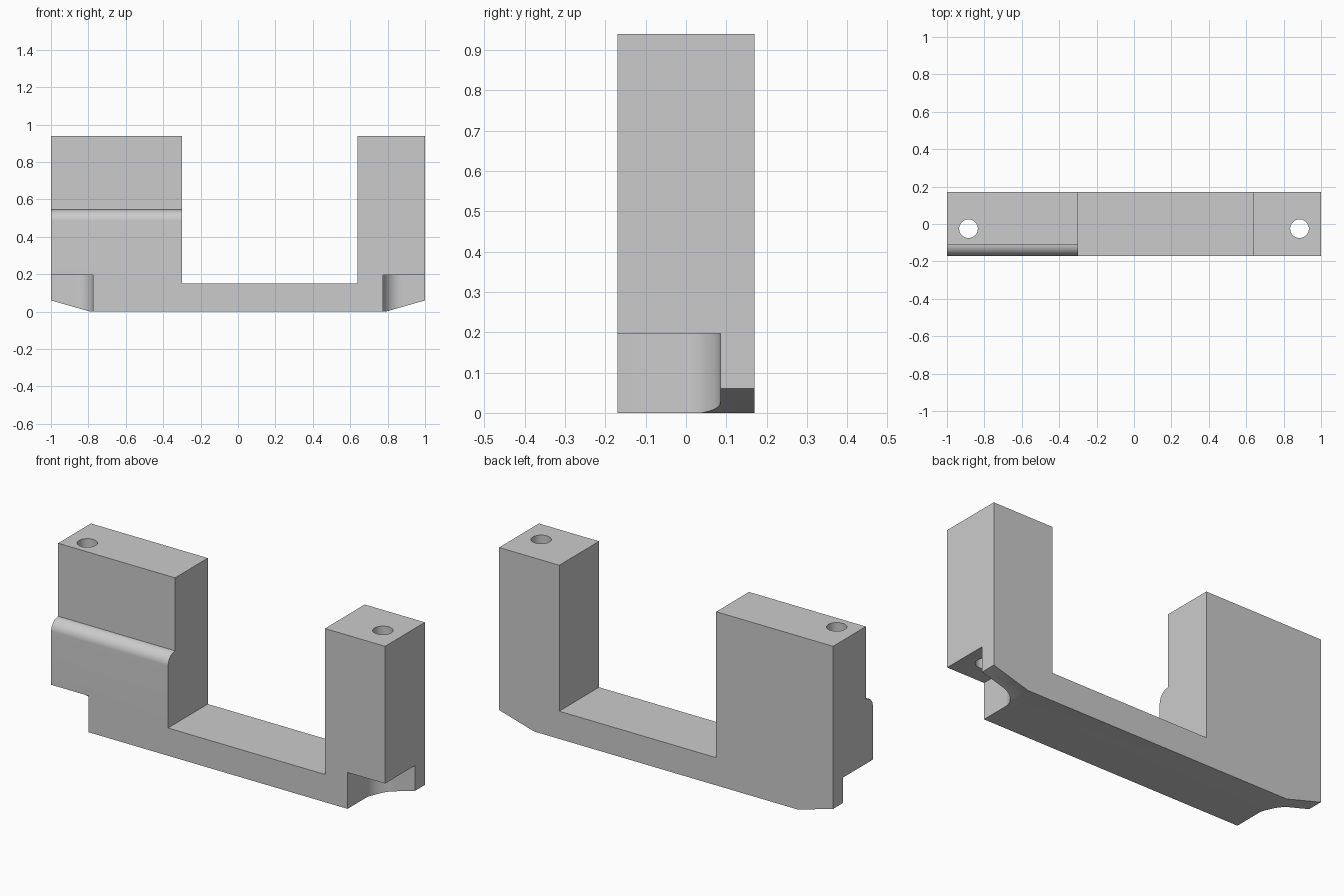
import bpy, bmesh
from math import sin, cos, pi
from mathutils import Vector

default = bpy.data.objects.get("Cube")
if default:
    bpy.data.objects.remove(default, do_unlink=True)

# Single grey material
grey = bpy.data.materials.new("plain grey")
grey.use_nodes = True
colour = (0.6, 0.6, 0.6, 1)
grey.diffuse_color = colour
grey.node_tree.nodes["Principled BSDF"].inputs["Base Color"].default_value = colour


def arc(cx, cy, r, start, end, steps=16):
    """Points on an arc, with angles in units of pi."""
    angles = [pi * (start + (end - start) * i / steps) for i in range(steps + 1)]
    return [(cx + r * cos(a), cy + r * sin(a)) for a in angles]


def prism(name, points, axis, low, high):
    """Extrude a 2D outline along the given axis."""
    place = {"x": lambda p, d: (d, p[0], p[1]),
             "y": lambda p, d: (p[0], d, p[1]),
             "z": lambda p, d: (p[0], p[1], d)}[axis]
    bm = bmesh.new()
    face = bm.faces.new([bm.verts.new(place(p, low)) for p in points])
    new = bmesh.ops.extrude_face_region(bm, geom=[face])["geom"]
    shift = Vector(place((0, 0), high - low))
    bmesh.ops.translate(bm, vec=shift, verts=[v for v in new if isinstance(v, bmesh.types.BMVert)])
    bmesh.ops.recalc_face_normals(bm, faces=bm.faces)
    mesh = bpy.data.meshes.new(name)
    bm.to_mesh(mesh)
    bm.free()
    mesh.materials.append(grey)
    obj = bpy.data.objects.new(name, mesh)
    bpy.context.collection.objects.link(obj)
    return obj


def cut(target, cutter):
    """Subtract the cutter and discard it."""
    cutter.hide_render = True
    mod = target.modifiers.new("cut", "BOOLEAN")
    mod.operation, mod.solver, mod.object = "DIFFERENCE", "EXACT", cutter
    bpy.context.view_layer.objects.active = target
    bpy.ops.object.modifier_apply(modifier=mod.name)
    bpy.data.objects.remove(cutter, do_unlink=True)


# U-shaped body with chamfered lower ends
depth, top, floor, chamfer = 0.17, 0.94, 0.15, 0.06
bracket = prism("bracket", [
    (-1, chamfer), (-0.79, 0), (0.79, 0), (1, chamfer),
    (1, top), (0.64, top), (0.64, floor),
    (-0.3, floor), (-0.3, top), (-1, top)], "y", -depth, depth)

# Recess above the rounded ledge on the wide post
ledge = [(-0.3, 1.1), (-0.11, 1.1)] + arc(-0.11, 0.485, 0.06, 0.5, 1) + [(-0.3, 0.485)]
cut(bracket, prism("ledge_cutter", ledge, "x", -1.1, 0))

for side in (-1, 1):
    # Lower corner pocket with a filleted inner corner
    pocket = [(1.1, -0.3), (1.1, 0.085)] + arc(0.875, -0.015, 0.1, 0.5, 1) + [(0.775, -0.3)]
    pocket = [(side * x, y) for x, y in pocket]
    cut(bracket, prism("pocket_cutter", pocket, "z", -0.1, 0.197))
    # Vertical bolt hole
    hole = arc(side * 0.885, -0.025, 0.05, 0, 2, 40)[:-1]
    cut(bracket, prism("hole_cutter", hole, "z", -0.1, 1.1))

bpy.ops.object.select_all(action="DESELECT")
bracket.select_set(True)
bpy.context.view_layer.objects.active = bracket
bpy.ops.object.shade_smooth_by_angle(angle=pi / 6)
